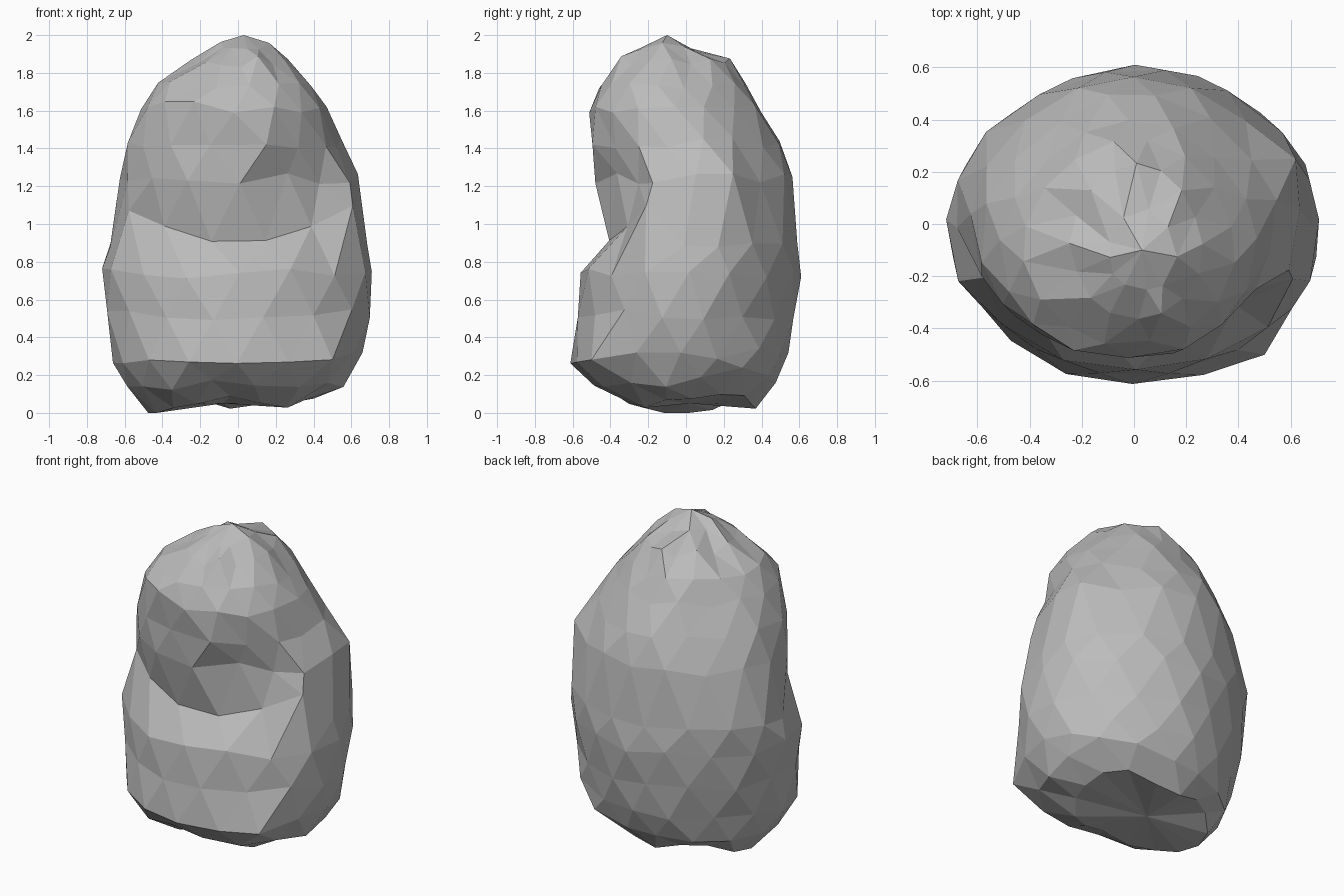
import bpy
import bmesh
import math
import random
from mathutils import Vector

random.seed(7)
SIDES = 16
BACK_SQUARENESS = 1.78

cube = bpy.data.objects.get("Cube")
if cube:
    bpy.data.objects.remove(cube, do_unlink=True)

# Grey stone colour
stone = bpy.data.materials.new("stone_grey")
stone.use_nodes = True
grey = (0.5, 0.5, 0.5, 1)
stone.diffuse_color = grey
stone.node_tree.nodes["Principled BSDF"].inputs["Base Color"].default_value = grey

# Cross-sections: height, left and right edge, front and back edge, front squareness
SECTIONS = [
    (0.04, -0.47, 0.38, -0.32, 0.36, 2.0),
    (0.14, -0.60, 0.56, -0.49, 0.47, 2.0),
    (0.29, -0.66, 0.66, -0.61, 0.54, 2.0),
    (0.52, -0.69, 0.70, -0.58, 0.58, 2.0),
    (0.74, -0.71, 0.71, -0.56, 0.61, 2.0),
    (0.90, -0.69, 0.69, -0.42, 0.60, 2.1),
    (1.24, -0.62, 0.63, -0.48, 0.56, 2.3),
    (1.43, -0.58, 0.57, -0.49, 0.50, 2.3),
    (1.62, -0.51, 0.47, -0.51, 0.40, 2.3),
    (1.73, -0.43, 0.39, -0.46, 0.33, 2.1),
    (1.86, -0.24, 0.26, -0.37, 0.23, 2.0),
    (1.94, -0.10, 0.16, -0.26, 0.06, 2.0),
]

# Dents and bulges: centre, reach, push
SHAPING = [
    # Step and lip beside the front slab
    (Vector((0.38, -0.36, 1.24)), 0.27, Vector((-0.04, 0.12, 0))),
    (Vector((0.17, -0.48, 1.35)), 0.18, Vector((0.03, -0.03, 0))),
    (Vector((0.60, -0.22, 1.10)), 0.18, Vector((0.04, -0.04, 0))),
    (Vector((-0.57, -0.15, 1.40)), 0.18, Vector((-0.01, -0.03, 0))),
    # Shoulder and hollows
    (Vector((0.53, -0.08, 1.42)), 0.18, Vector((-0.04, 0, 0))),
    (Vector((0.56, 0.24, 1.24)), 0.18, Vector((0.05, 0.04, 0.03))),
    (Vector((0.42, 0.26, 1.50)), 0.18, Vector((-0.02, -0.02, 0))),
    (Vector((-0.40, 0.28, 1.48)), 0.25, Vector((0.03, -0.02, 0))),
    # Wide lower flanks
    (Vector((0.66, -0.22, 0.64)), 0.22, Vector((0.03, -0.02, 0))),
    (Vector((-0.66, -0.22, 0.64)), 0.22, Vector((-0.03, -0.02, 0))),
    # Uneven foot
    (Vector((-0.05, -0.32, 0.05)), 0.22, Vector((0, 0, 0.06))),
    (Vector((0.34, 0.28, 0.12)), 0.28, Vector((0.09, 0.08, 0.11))),
    (Vector((0.46, -0.45, 0.24)), 0.24, Vector((0.04, -0.06, 0))),
    (Vector((-0.45, -0.08, 0.03)), 0.22, Vector((0, 0, -0.05))),
]


def power(value, square):
    return math.copysign(abs(value) ** (2 / square), value)


def section_point(section, angle):
    z, left, right, front, back, square = section
    if math.sin(angle) > 0:
        square = BACK_SQUARENESS
    x = (left + right) / 2 + (right - left) / 2 * power(math.cos(angle), square)
    y = (front + back) / 2 + (back - front) / 2 * power(math.sin(angle), square)
    # The front ledge climbs towards both sides
    if 0.85 < z < 1.0 and y < -0.12:
        z += 0.55 * x * x
    point = Vector((x, y, z))
    for centre, reach, push in SHAPING:
        distance = (point - centre).length / reach
        point += push * math.exp(-1.5 * distance ** 2)
    # Chipped irregularity
    point += Vector([random.uniform(-1, 1) * s for s in (0.008, 0.008, 0.03)])
    point.z = max(point.z, 0)
    return point


# Stacked rings, each turned half a step, joined with triangles
bm = bmesh.new()
rings = []
for row, section in enumerate(SECTIONS):
    turn = 0.5 * (row % 2)
    rings.append([bm.verts.new(section_point(section, math.tau * (i + turn) / SIDES))
                  for i in range(SIDES)])

for row in range(len(rings) - 1):
    low, high = rings[row], rings[row + 1]
    for i in range(SIDES):
        j = (i + 1) % SIDES
        if row % 2:
            bm.faces.new((low[i], high[j], high[i]))
            bm.faces.new((low[i], low[j], high[j]))
        else:
            bm.faces.new((low[i], low[j], high[i]))
            bm.faces.new((low[j], high[j], high[i]))

# Peak and underside
peak = bm.verts.new((0.03, -0.10, 2.0))
base = bm.verts.new((-0.08, 0.02, 0.05))
for i in range(SIDES):
    j = (i + 1) % SIDES
    bm.faces.new((rings[-1][i], rings[-1][j], peak))
    bm.faces.new((rings[0][j], rings[0][i], base))

# Merge slivers so the facets vary in size
bmesh.ops.remove_doubles(bm, verts=bm.verts, dist=0.06)
bmesh.ops.recalc_face_normals(bm, faces=bm.faces)

mesh = bpy.data.meshes.new("boulder")
bm.to_mesh(mesh)
bm.free()
mesh.materials.append(stone)
boulder = bpy.data.objects.new("boulder", mesh)
bpy.context.collection.objects.link(boulder)
